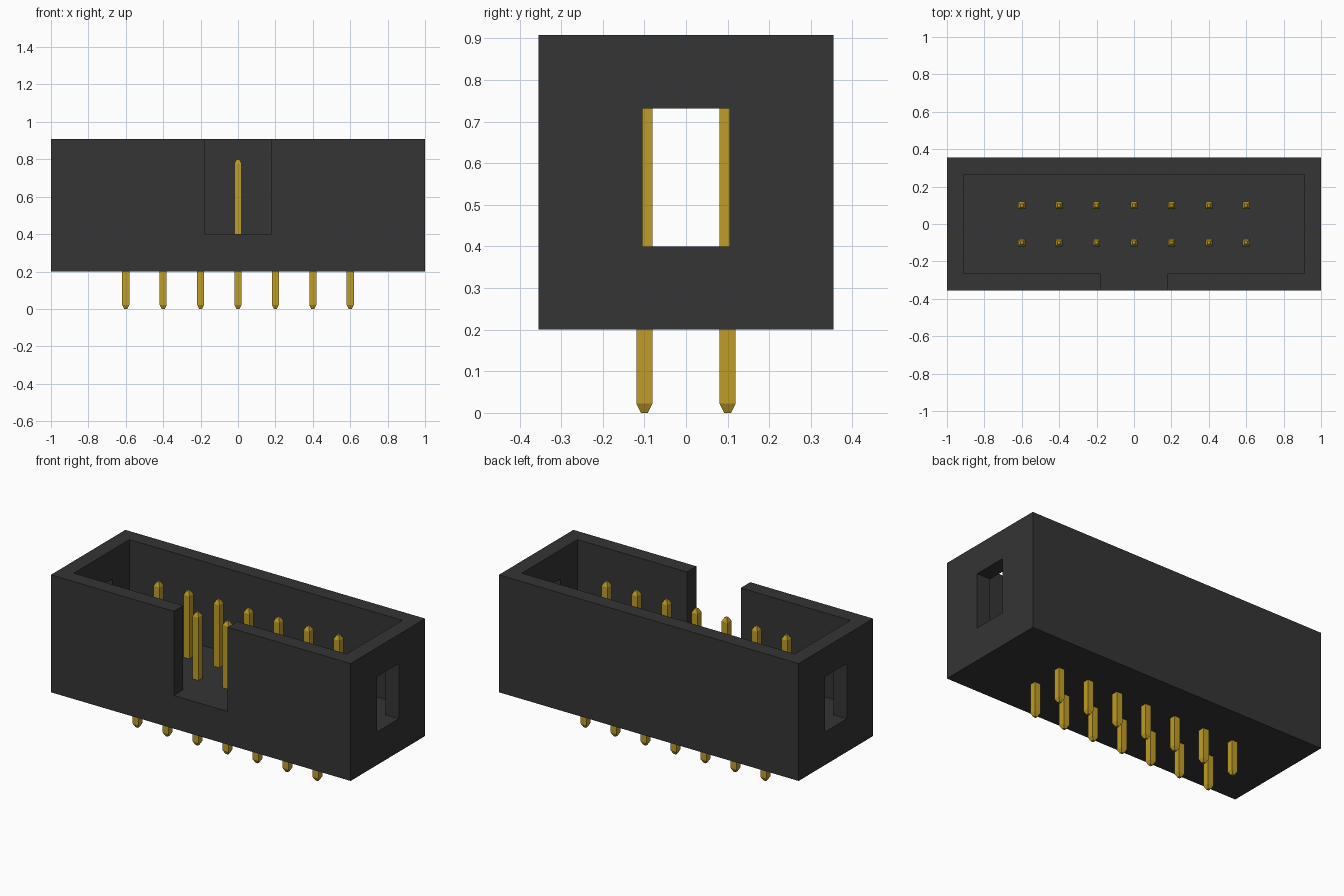
import bpy
import bmesh

if "Cube" in bpy.data.objects:
    bpy.data.objects.remove(bpy.data.objects["Cube"], do_unlink=True)


def make_material(name, colour):
    mat = bpy.data.materials.new(name)
    mat.use_nodes = True
    mat.diffuse_color = colour
    mat.node_tree.nodes["Principled BSDF"].inputs["Base Color"].default_value = colour
    return mat


def add_object(name, bm, mat):
    mesh = bpy.data.meshes.new(name)
    bm.to_mesh(mesh)
    bm.free()
    mesh.materials.append(mat)
    obj = bpy.data.objects.new(name, mesh)
    bpy.context.collection.objects.link(obj)
    return obj


def add_box(name, low, high, mat):
    bm = bmesh.new()
    bmesh.ops.create_cube(bm, size=1)
    for v in bm.verts:
        v.co = [h if c > 0 else l for c, l, h in zip(v.co, low, high)]
    return add_object(name, bm, mat)


black = make_material("black plastic", (0.035, 0.035, 0.035, 1))
gold = make_material("gold metal", (0.53, 0.34, 0.02, 1))

# Housing: a box hollowed from above, with a front key slot and end windows
BOTTOM, FLOOR, TOP = 0.2, 0.4, 0.908
housing = add_box("housing", (-1, -0.355, BOTTOM), (1, 0.355, TOP), black)
cutters = [
    add_box("cavity_cutter", (-0.91, -0.265, FLOOR), (0.91, 0.265, 1.1), black),
    add_box("key_slot_cutter", (-0.18, -0.5, FLOOR), (0.18, 0, 1.1), black),
    add_box("window_cutter", (-1.2, -0.104, FLOOR), (1.2, 0.104, 0.732), black),
]
for cutter in cutters:
    cutter.hide_render = True
    mod = housing.modifiers.new(cutter.name, 'BOOLEAN')
    mod.operation = 'DIFFERENCE'
    mod.solver = 'EXACT'
    mod.object = cutter

# Bake the cuts, then discard the cutters
bpy.context.view_layer.update()
evaluated = housing.evaluated_get(bpy.context.evaluated_depsgraph_get())
cut_mesh = bpy.data.meshes.new_from_object(evaluated)
housing.modifiers.clear()
housing.data = cut_mesh
for cutter in cutters:
    bpy.data.objects.remove(cutter, do_unlink=True)


# Pin: a square bar tapering to a small flat at both ends
def add_pin(name, x, y):
    bm = bmesh.new()
    rings = []
    for z, r in ((0, 0.008), (0.022, 0.019), (0.778, 0.019), (0.8, 0.008)):
        corners = ((-r, -r), (r, -r), (r, r), (-r, r))
        rings.append([bm.verts.new((x + dx, y + dy, z)) for dx, dy in corners])
    for low, high in zip(rings, rings[1:]):
        for i in range(4):
            j = (i + 1) % 4
            bm.faces.new((low[i], low[j], high[j], high[i]))
    bm.faces.new(rings[0][::-1])
    bm.faces.new(rings[-1])
    return add_object(name, bm, gold)


# Two rows of seven pins
for row, y in (("front", -0.1), ("back", 0.1)):
    for i in range(7):
        add_pin(f"{row}_pin_{i + 1}", (i - 3) * 0.2, y)
